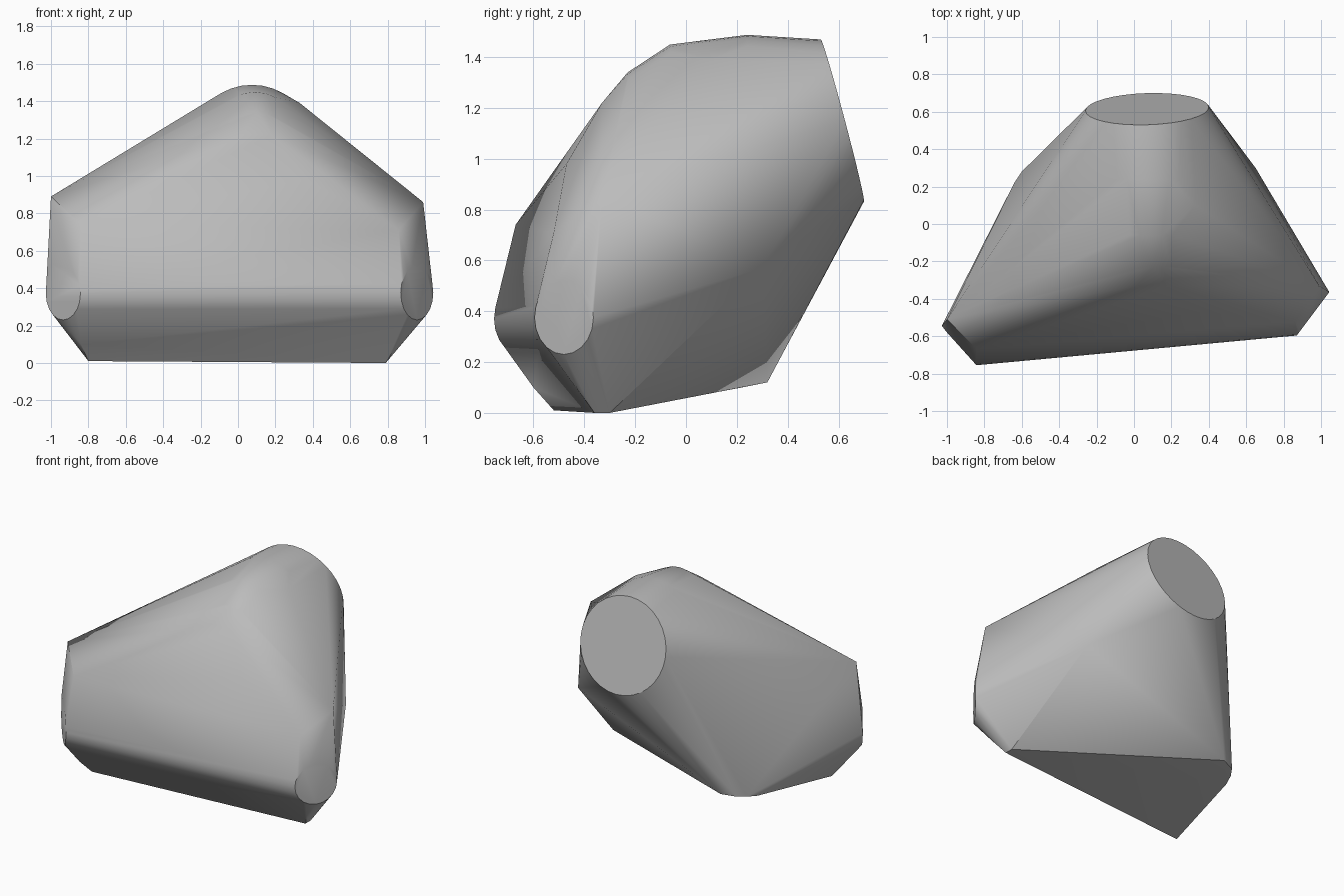
import bpy, bmesh
from math import cos, sin, radians
from mathutils import Vector

if "Cube" in bpy.data.objects:
    bpy.data.objects.remove(bpy.data.objects["Cube"], do_unlink=True)


def arc(center, normal, radius, start=0, end=360, steps=32):
    """Points on a circle facing normal; 90 degrees is its top."""
    n = Vector(normal).normalized()
    side = Vector((0, 0, 1)).cross(n).normalized()
    up = n.cross(side)
    angles = [radians(start + (end - start) * i / steps) for i in range(steps + 1)]
    return [Vector(center) + radius * (cos(a) * side + sin(a) * up) for a in angles]


points = []
# round flat cap at the back
points += arc((0.07, 0.615, 1.15), (-0.03, 0.967, 0.257), 0.33)
# rounded crown
points += arc((0.075, 0.24, 1.157), (0, 1, 0), 0.33, 50, 130, 8)
points += arc((0.09, -0.04, 1.22), (0, 1, 0.1), 0.23, 45, 135, 6)
points += arc((0.1, -0.21, 1.14), (0, 1, 0.1), 0.2, 60, 120, 4)
points += [(0.02, -0.33, 1.22), (0.18, -0.33, 1.22), (0.33, 0.1, 1.39), (0.36, -0.47, 0.98)]
# small round cheeks at both ends
points += arc((0.957, -0.48, 0.375), (0.8, -0.6, 0), 0.145, steps=20)
points += arc((-0.935, -0.65, 0.37), (-0.75, -0.66, 0), 0.14, steps=20)
# left and right upper corners
points += [(0.99, -0.33, 0.86), (0.86, -0.52, 0.71), (1.0, -0.42, 0.4)]
points += [(-1.0, -0.51, 0.89), (-0.84, -0.67, 0.74), (-1.0, -0.58, 0.53), (-0.89, -0.7, 0.48)]
# rolled lower front edge
points += [(-0.89, -0.7, 0.26), (-0.84, -0.6, 0.1), (-0.8, -0.52, 0.01)]
points += [(0.91, -0.53, 0.24), (0.85, -0.43, 0.1), (0.79, -0.36, 0), (0.79, -0.3, 0)]
# lower back: rounded corner on one side, sharp corner on the other
points += [(-0.67, 0.14, 0.085), (-0.64, 0.22, 0.1), (-0.6, 0.28, 0.112), (-0.5, 0.32, 0.12)]
points += [(0.65, 0.3, 0.57)]

bm = bmesh.new()
for p in points:
    bm.verts.new(p)
bmesh.ops.remove_doubles(bm, verts=bm.verts, dist=0.004)
hull = bmesh.ops.convex_hull(bm, input=bm.verts)
unused = {g for g in hull["geom_interior"] + hull["geom_unused"] if isinstance(g, bmesh.types.BMVert)}
bmesh.ops.delete(bm, geom=list(unused), context="VERTS")
bmesh.ops.dissolve_limit(bm, angle_limit=radians(1), verts=bm.verts, edges=bm.edges)
bmesh.ops.recalc_face_normals(bm, faces=bm.faces)
mesh = bpy.data.meshes.new("faceted_body")
bm.to_mesh(mesh)
bm.free()

# plain grey finish
grey = bpy.data.materials.new("plain_grey")
grey.use_nodes = True
colour = (0.5, 0.5, 0.5, 1)
grey.diffuse_color = colour
grey.node_tree.nodes["Principled BSDF"].inputs["Base Color"].default_value = colour
mesh.materials.append(grey)

body = bpy.data.objects.new("faceted_body", mesh)
bpy.context.collection.objects.link(body)
bpy.context.view_layer.objects.active = body
body.select_set(True)
bpy.ops.object.shade_smooth_by_angle(angle=radians(30))
